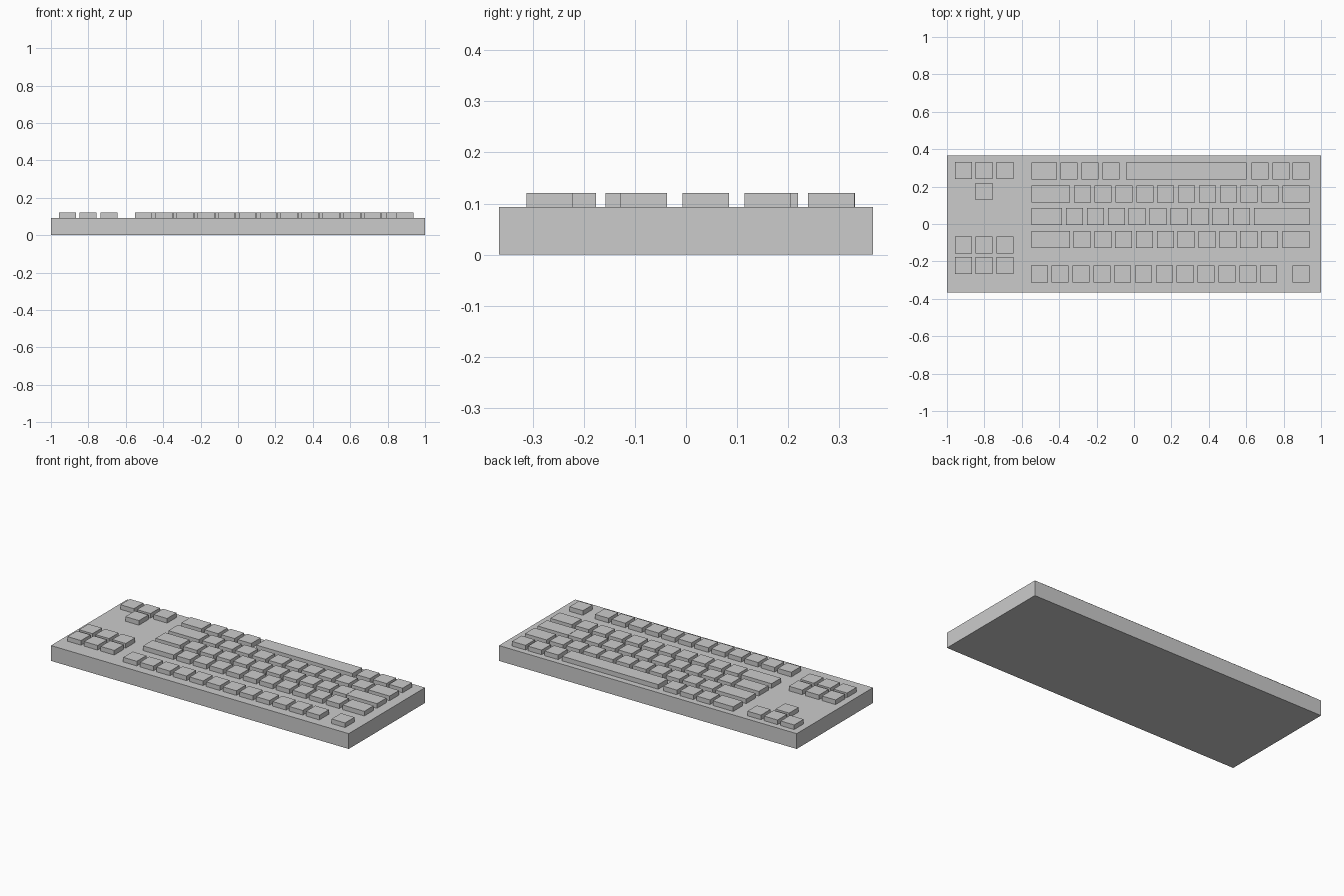
import bpy

if "Cube" in bpy.data.objects:
    bpy.data.objects.remove(bpy.data.objects["Cube"])

BASE_TOP, KEY_TOP = 0.093, 0.121
KEY, PITCH = 0.091, 0.1115


def box(name, x0, x1, y0, y1, z0, z1):
    bpy.ops.mesh.primitive_cube_add(size=1, location=((x0 + x1) / 2, (y0 + y1) / 2, (z0 + z1) / 2))
    ob = bpy.context.object
    ob.name = name
    ob.scale = (x1 - x0, y1 - y0, z1 - z0)
    bpy.ops.object.transform_apply(location=False, rotation=False, scale=True)


def key(name, x0, y, width=KEY):
    box(name, x0, x0 + width, y - KEY / 2, y + KEY / 2, BASE_TOP - 0.005, KEY_TOP)


def run(name, x0, y, count):
    for i in range(count):
        key(f"{name}_{i + 1}", x0 + i * PITCH, y)


# Case
box("case", -1, 1, -0.366, 0.366, 0, BASE_TOP)

# Letter rows: y, right edge of left wide key, first key, count, left edge of right wide key
LEFT, RIGHT = -0.548, 0.938
rows = [("shift_row", 0.160, -0.342, -0.322, 10, 0.793),
        ("home_row", 0.039, -0.385, -0.363, 10, 0.733),
        ("tab_row", -0.083, -0.342, -0.324, 10, 0.793)]
for name, y, wide_end, first, count, wide_start in rows:
    key(name + "_left_wide", LEFT, y, wide_end - LEFT)
    run(name, first, y, count)
    key(name + "_right_wide", wide_start, y, RIGHT - wide_start)

# Space bar row
key("modifier_wide", LEFT, 0.284, 0.137)
run("modifier_left", -0.392, 0.284, 3)
key("space_bar", -0.044, 0.284, 0.646)
run("modifier_right", 0.628, 0.284, 2)
key("modifier_corner", RIGHT - KEY, 0.284)

# Front row and separate escape key
run("front_row", -0.552, -0.267, 12)
key("escape_key", RIGHT - KEY, -0.267)

# Arrow cluster and navigation block
run("arrow_row", -0.958, 0.285, 3)
key("arrow_single", -0.958 + PITCH, 0.174)
run("navigation_back", -0.958, -0.112, 3)
run("navigation_front", -0.958, -0.222, 3)
